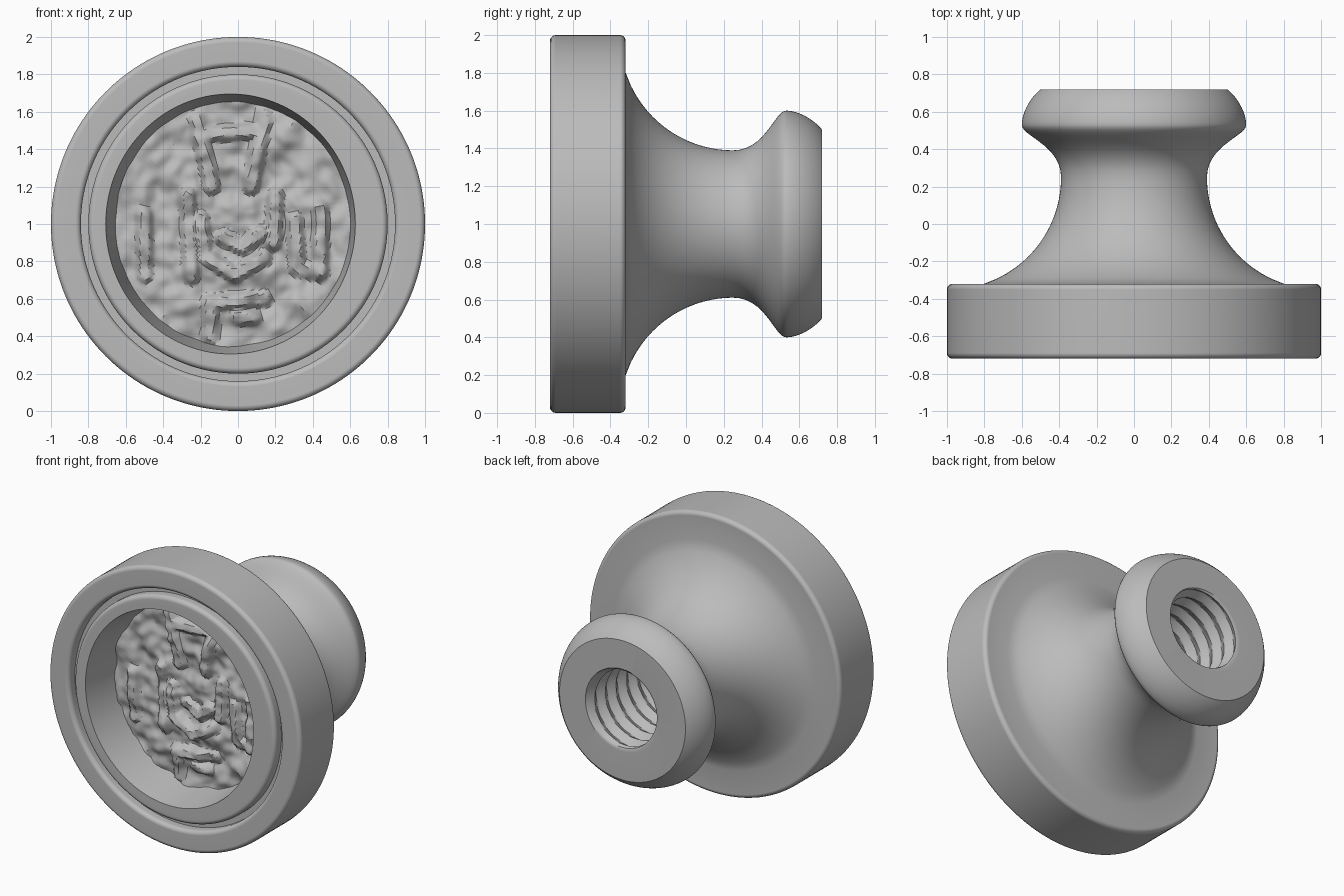
import bpy, bmesh
from math import sin, cos, pi, sqrt
from mathutils import Vector, noise
from mathutils.geometry import interpolate_bezier, intersect_point_line

cube = bpy.data.objects.get("Cube")
if cube:
    bpy.data.objects.remove(cube, do_unlink=True)

SEGS = 160
FRONT, SHOULDER, BACK = -0.72, -0.32, 0.72

grey = bpy.data.materials.new("light_grey")
grey.use_nodes = True
grey.diffuse_color = (0.5, 0.5, 0.5, 1)
grey.node_tree.nodes["Principled BSDF"].inputs["Base Color"].default_value = grey.diffuse_color


def angles():
    return [2 * pi * i / SEGS for i in range(SEGS)]


def loft(name, rings, cap_end, facing=None):
    """Skin a list of equal rings of points; optionally fill the last ring."""
    bm = bmesh.new()
    rows = [[bm.verts.new(p) for p in ring] for ring in rings]
    for a, b in zip(rows, rows[1:]):
        for i in range(SEGS):
            j = (i + 1) % SEGS
            bm.faces.new((a[i], a[j], b[j], b[i]))
    if cap_end:
        bm.faces.new(rows[-1])
    bmesh.ops.recalc_face_normals(bm, faces=bm.faces)
    if facing and sum(f.normal.dot(facing) * f.calc_area() for f in bm.faces) < 0:
        bmesh.ops.reverse_faces(bm, faces=bm.faces)
    mesh = bpy.data.meshes.new(name)
    bm.to_mesh(mesh)
    bm.free()
    mesh.materials.append(grey)
    obj = bpy.data.objects.new(name, mesh)
    bpy.context.collection.objects.link(obj)
    bpy.ops.object.select_all(action='DESELECT')
    obj.select_set(True)
    bpy.context.view_layer.objects.active = obj
    bpy.ops.object.shade_smooth_by_angle(angle=0.6)
    return obj


def ring(r, y, shift=0, squash=1):
    return [Vector((r * squash * cos(a) + shift, y, 1 + r * sin(a))) for a in angles()]


def fillet(r, y, start, size=0.03, turn=1):
    """Quarter-round of profile points; start is in quarter turns."""
    return [(r + size * cos((start + turn * k / 5) * pi / 2),
             y + size * sin((start + turn * k / 5) * pi / 2)) for k in range(6)]


def bezier(*pts):
    return [tuple(p[:2]) for p in interpolate_bezier(*[Vector((*p, 0)) for p in pts], 14)]


# Profile of the disc, from the inner lip outwards across the groove
profile = [(0.74, FRONT)]
profile += fillet(0.77, FRONT + 0.03, -1)
profile += [(0.80, FRONT + 0.07), (0.84, FRONT + 0.07)]
profile += fillet(0.87, FRONT + 0.03, 2)
profile += fillet(0.97, FRONT + 0.03, -1)
profile += fillet(0.97, SHOULDER - 0.03, 0)

# Flared neck, then the rounded knob
flare, neck_y = 0.60, 0.25
for k in range(20):
    y = SHOULDER + (neck_y - SHOULDER) * k / 20
    profile.append((0.39 + flare - sqrt(flare ** 2 - (neck_y - y) ** 2), y))
profile += bezier((0.39, neck_y), (0.39, 0.42), (0.6, 0.47), (0.6, 0.53))
profile += bezier((0.6, 0.53), (0.6, 0.59), (0.56, 0.67), (0.5, BACK))[1:]

# Off-centre recess wall at the front, then the outer body
rings = [ring(0.645, -0.40, -0.025, 0.96), ring(0.695, FRONT, -0.04, 0.96)]
rings += [ring(r, y) for r, y in profile]

# Threaded hole in the knob
PITCH, DEPTH, ROWS = 0.12, 0.72, 72
rings.append(ring(0.295, BACK))
for k in range(1, ROWS + 1):
    y = BACK - DEPTH * k / ROWS
    row = []
    for a in angles():
        phase = (y / PITCH + a / (2 * pi)) % 1
        r = 0.295 - 0.035 * (1 - abs(2 * phase - 1))
        row.append(Vector((r * cos(a), y, 1 + r * sin(a))))
    rings.append(row)
body = loft("stamp_body", rings, True)
weighted = body.modifiers.new("even_normals", 'WEIGHTED_NORMAL')
weighted.keep_sharp = True

# Abstract raised strokes of the rough relief, in x and height from the centre
strokes = [
    [(-0.27, 0.15), (-0.25, -0.28)], [(0.2, 0.15), (0.19, -0.1)],
    [(-0.2, 0.03), (-0.18, -0.17), (-0.02, -0.27), (0.14, -0.18)],
    [(-0.08, -0.07), (0.02, -0.12), (0.12, -0.05)],
    [(-0.5, 0.05), (-0.5, -0.27)],
    [(0.3, 0.02), (0.32, -0.24), (0.44, -0.26), (0.44, 0.08)],
    [(-0.22, 0.56), (-0.14, 0.2)], [(0.14, 0.58), (0.07, 0.2)],
    [(-0.2, 0.48), (0.12, 0.5)],
    [(-0.15, -0.6), (-0.15, -0.42), (0.14, -0.4)], [(0, -0.5), (0.08, -0.5)],
]
segments = [(Vector(a), Vector(b)) for s in strokes for a, b in zip(s, s[1:])]


def stroke_distance(p):
    best = 1
    for a, b in segments:
        q, t = intersect_point_line(p, a, b)
        q = a + (b - a) * min(max(t, 0), 1)
        best = min(best, (Vector(p) - q.to_2d()).length)
    return best


def relief_point(p):
    x, h = p.x, p.z - 1
    near = min(max((0.05 - stroke_distance((x, h))) / 0.025, 0), 1)
    rough = 0.045 * noise.noise(Vector((x * 6, h * 6, 3)))
    rough += 0.02 * noise.noise(Vector((x * 15, h * 15, 8)))
    return Vector((p.x, -0.46 - rough - 0.04 * near, p.z))


# Rough relief on the recess floor
LAYERS = 50
relief = [[relief_point(p) for p in ring(0.66 * (1 - k / LAYERS), 0, -0.025, 0.96)]
          for k in range(LAYERS)]
loft("rough_relief", relief, True, Vector((0, -1, 0)))
